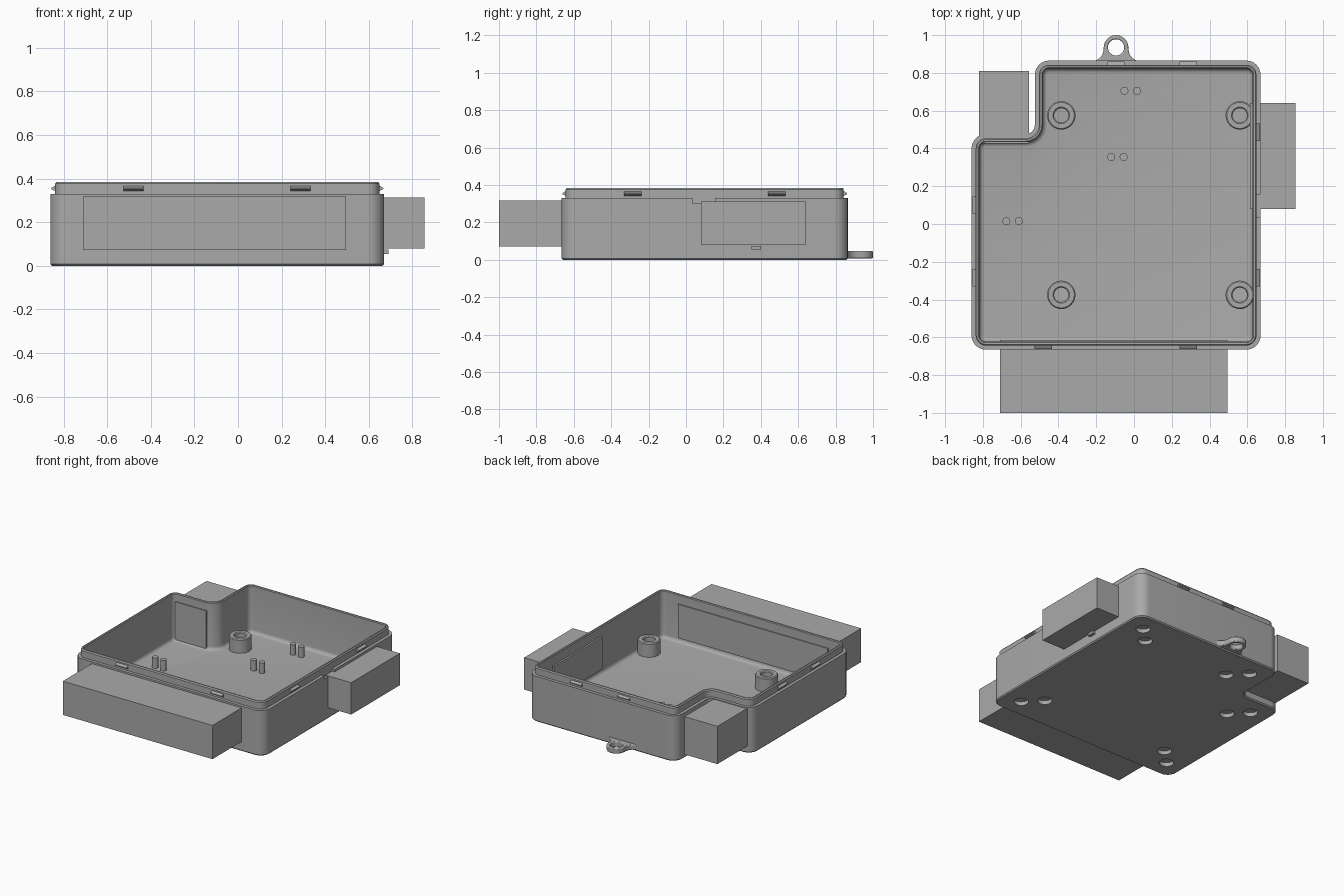
import bpy, bmesh, math
from mathutils import Matrix, Vector

if "Cube" in bpy.data.objects:
    bpy.data.objects.remove(bpy.data.objects["Cube"])

grey = bpy.data.materials.new("plain grey")
grey.diffuse_color = (0.4, 0.4, 0.4, 1)
grey.use_nodes = True
grey.node_tree.nodes["Principled BSDF"].inputs["Base Color"].default_value = grey.diffuse_color


def finish(bm, name, smooth=False):
    bmesh.ops.recalc_face_normals(bm, faces=bm.faces)
    me = bpy.data.meshes.new(name)
    bm.to_mesh(me)
    bm.free()
    ob = bpy.data.objects.new(name, me)
    bpy.context.collection.objects.link(ob)
    me.materials.append(grey)
    if smooth:
        shade(ob)
    return ob


def shade(ob):
    bpy.ops.object.select_all(action='DESELECT')
    ob.select_set(True)
    bpy.context.view_layer.objects.active = ob
    bpy.ops.object.shade_smooth_by_angle(angle=math.radians(35))


def add_box(bm, lo, hi):
    lo, hi = Vector(lo), Vector(hi)
    m = Matrix.Translation((lo + hi) / 2) @ Matrix.Diagonal((*(hi - lo), 1))
    bmesh.ops.create_cube(bm, size=1, matrix=m)


def add_cyl(bm, x, y, r, z0, z1, n=32):
    bmesh.ops.create_cone(bm, cap_ends=True, segments=n, radius1=r, radius2=r,
                          depth=z1 - z0, matrix=Matrix.Translation((x, y, (z0 + z1) / 2)))


def loft(bm, rings, cap=True, closed=False):
    loops = [[bm.verts.new(p) for p in ring] for ring in rings]
    pairs = list(zip(loops, loops[1:])) + ([(loops[-1], loops[0])] if closed else [])
    for a, b in pairs:
        for i in range(len(a)):
            j = (i + 1) % len(a)
            bm.faces.new((a[i], a[j], b[j], b[i]))
    if cap:
        bm.faces.new(loops[0])
        bm.faces.new(loops[-1])


def cut(ob, bm):
    cutter = finish(bm, "cutter")
    cutter.hide_render = True
    mod = ob.modifiers.new("cut", 'BOOLEAN')
    mod.operation, mod.solver, mod.object = 'DIFFERENCE', 'EXACT', cutter
    bpy.context.view_layer.objects.active = ob
    bpy.ops.object.modifier_apply(modifier=mod.name)
    bpy.data.objects.remove(cutter)


# Rounded notched outline, counter-clockwise: x, y, radius, inward x, inward y
X0, X1, Y0, Y1, NX, NY = -0.86, 0.67, -0.665, 0.865, -0.525, 0.475
CORNERS = [(X0, Y0, 1, 1), (X1, Y0, -1, 1), (X1, Y1, -1, -1),
           (NX, Y1, 1, -1), (NX, NY, 1, -1), (X0, NY, 1, -1)]


def outline(inset, z, steps=8):
    pts = []
    starts = [180, 270, 0, 90, 0, 90]
    for k, (x, y, sx, sy) in enumerate(CORNERS):
        x, y = x + sx * inset, y + sy * inset
        if k == 4:                       # inner corner of the notch
            r = 0.05 + inset
            cx, cy, a0, da = x - r, y + r, 0, -90
        else:
            r = max(0.075 - inset, 0.004)
            cx, cy, a0, da = x + sx * r, y + sy * r, starts[k], 90
        for i in range(steps + 1):
            a = math.radians(a0 + da * i / steps)
            pts.append((cx + r * math.cos(a), cy + r * math.sin(a), z))
    return pts


# Open tray: outer wall, stepped lip, inner wall, rounded floor edge
FLOOR, WALL = 0.04, 0.042
section = [(0.008, 0), (0, 0.008), (0, 0.33), (0.022, 0.33), (0.022, 0.377),
           (0.028, 0.385), (0.037, 0.385), (WALL, 0.38)]
for i in range(6):
    a = math.radians(18 * i)
    section.append((WALL + 0.025 * (1 - math.cos(a)), FLOOR + 0.025 * (1 - math.sin(a))))
bm = bmesh.new()
loft(bm, [outline(d, z) for d, z in section])
tray = finish(bm, "tray")

# Paired round recesses underneath, one pair per outer corner, and a pry slot
bm = bmesh.new()
for k, (x, y, sx, sy) in enumerate(CORNERS):
    if k != 4:
        for d in (0.14, 0.25):
            add_cyl(bm, x + sx * d, y + sy * d, 0.048, -0.03, 0.028)
add_box(bm, (X1 - 0.022, 0.035, 0.305), (X1 + 0.03, 0.155, 0.345))
cut(tray, bm)
shade(tray)

# Connector blocks passing through the walls
for name, lo, hi in [
        ("front_block", (-0.71, -1.0, 0.072), (0.495, -0.615, 0.317)),
        ("right_block", (0.615, 0.08, 0.08), (0.855, 0.64, 0.312)),
        ("notch_block", (-0.82, 0.425, 0.05), (-0.555, 0.81, 0.325))]:
    bm = bmesh.new()
    add_box(bm, lo, hi)
    finish(bm, name)

# Small indicator stub below the right block
bm = bmesh.new()
add_box(bm, (X1 - 0.01, 0.35, 0.055), (X1 + 0.02, 0.40, 0.075))
finish(bm, "indicator_stub")

# Hollow screw standoffs
bm = bmesh.new()
for x in (-0.385, 0.56):
    for y in (-0.375, 0.575):
        rings = []
        for r, z in [(0.038, FLOOR - 0.004), (0.075, FLOOR - 0.004), (0.075, 0.134),
                     (0.069, 0.14), (0.044, 0.14), (0.038, 0.134)]:
            rings.append([(x + r * math.cos(math.tau * i / 40),
                           y + r * math.sin(math.tau * i / 40), z) for i in range(40)])
        loft(bm, rings, cap=False, closed=True)
finish(bm, "standoffs", True)

# Paired locating pegs
bm = bmesh.new()
for x, y in [(-0.018, 0.705), (-0.088, 0.355), (-0.643, 0.015)]:
    for s in (-1, 1):
        add_cyl(bm, x + s * 0.033, y, 0.021, FLOOR - 0.004, 0.115, 24)
finish(bm, "pegs", True)

# Wedge snap clips around the lip: position on the lip, outward direction
LIP = 0.022
clips = [((x, Y0 + LIP), (0, -1)) for x in (-0.48, 0.287)]
clips += [((x, Y1 - LIP), (0, 1)) for x in (-0.095, 0.287)]
clips += [((X1 - LIP, y), (1, 0)) for y in (-0.285, 0.485)]
clips += [((X0 + LIP, y), (-1, 0)) for y in (-0.285, 0.1)]
bm = bmesh.new()
for (x, y), (nx, ny) in clips:
    ends = []
    for t in (-0.046, 0.046):
        ends.append([(x + nx * d - ny * t, y + ny * d + nx * t, z)
                     for d, z in [(-0.005, 0.34), (0.004, 0.344), (0.018, 0.351),
                                  (0.018, 0.357), (0.004, 0.365), (-0.005, 0.368)]])
    loft(bm, ends)
finish(bm, "snap_clips")

# Hanging loop with flared foot
CX, CY, R, RF, DX = -0.095, 0.935, 0.065, 0.064, 0.13
FY = 0.926
tilt = math.atan2(CY - FY, DX)
half = [(-DX, 0.84)]
for i in range(9):
    a = -math.pi / 2 + (math.pi / 2 + tilt) * i / 8
    half.append((-DX + RF * math.cos(a), FY + RF * math.sin(a)))
for i in range(1, 13):
    a = math.pi + tilt - (math.pi / 2 + tilt) * i / 12
    half.append((R * math.cos(a), CY + R * math.sin(a)))
shape = half + [(-x, y) for x, y in reversed(half[:-1])]
bm = bmesh.new()
loft(bm, [[(CX + x, y, z) for x, y in shape] for z in (0.008, 0.048)])
loop = finish(bm, "hanging_loop")
bm = bmesh.new()
add_cyl(bm, CX, CY, 0.043, -0.05, 0.1, 40)
cut(loop, bm)
bev = loop.modifiers.new("edge", 'BEVEL')
bev.width, bev.segments, bev.limit_method = 0.006, 2, 'ANGLE'
bev.angle_limit = math.radians(50)
shade(loop)
